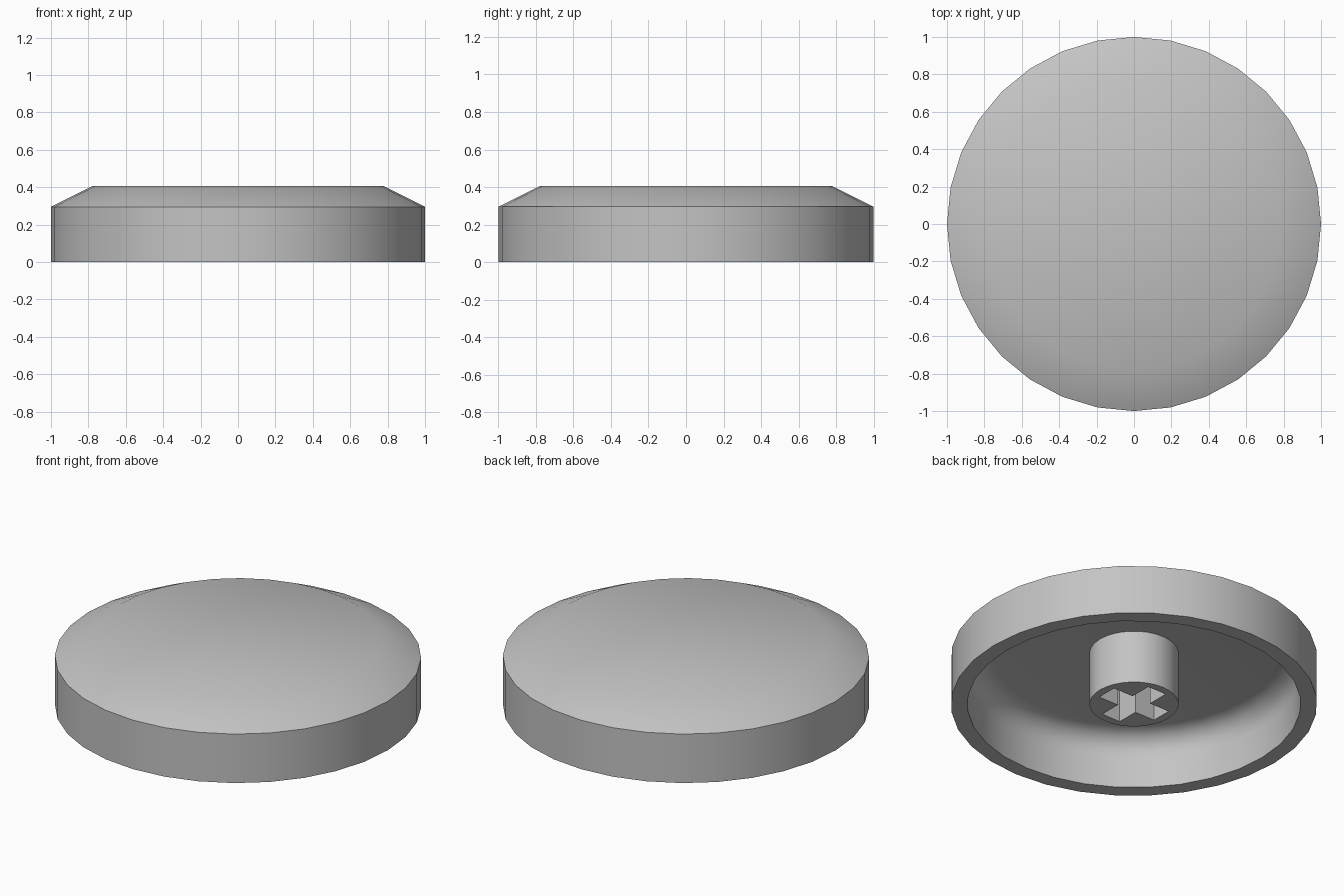
import bpy, bmesh, math

cube = bpy.data.objects.get("Cube")
if cube:
    bpy.data.objects.remove(cube, do_unlink=True)

SEGMENTS = 32

grey = bpy.data.materials.new("light_grey")
grey.use_nodes = True
colour = (0.55, 0.55, 0.55, 1)
grey.diffuse_color = colour
grey.node_tree.nodes["Principled BSDF"].inputs["Base Color"].default_value = colour


def add_object(name, bm):
    bmesh.ops.recalc_face_normals(bm, faces=bm.faces[:])
    mesh = bpy.data.meshes.new(name)
    bm.to_mesh(mesh)
    bm.free()
    mesh.materials.append(grey)
    obj = bpy.data.objects.new(name, mesh)
    bpy.context.collection.objects.link(obj)
    return obj


def lathe(name, profile, closed_start=True, closed_end=True):
    """Turn a list of (radius, height) rings into a solid with flat end caps."""
    bm = bmesh.new()
    rings = []
    for r, z in profile:
        rings.append([bm.verts.new((r * math.cos(i * math.tau / SEGMENTS),
                                    r * math.sin(i * math.tau / SEGMENTS), z))
                      for i in range(SEGMENTS)])
    for low, high in zip(rings, rings[1:]):
        for i in range(SEGMENTS):
            j = (i + 1) % SEGMENTS
            bm.faces.new((low[i], low[j], high[j], high[i]))
    bm.faces.new(rings[0])
    bm.faces.new(rings[-1])
    return add_object(name, bm)


def smooth(obj):
    bpy.ops.object.select_all(action="DESELECT")
    obj.select_set(True)
    bpy.context.view_layer.objects.active = obj
    bpy.ops.object.shade_smooth_by_angle(angle=math.radians(30))


# Cap shell: ceiling, rounded inner corner, rim, outer wall, bevelled top
WALL, CEILING, FILLET = 0.91, 0.32, 0.13
inner = [(WALL - FILLET + FILLET * math.sin(a), CEILING - FILLET + FILLET * math.cos(a))
         for a in (math.radians(18 * k) for k in range(6))]
smooth(lathe("cap_shell", inner + [(WALL, 0), (1, 0), (1, 0.295), (0.78, 0.405)]))

# Stem: round post reaching into the ceiling
stem = lathe("stem", [(0.243, 0), (0.243, CEILING + 0.02)])

# Cross-shaped socket cut into the underside of the stem
ARM, HALF, DEPTH = 0.195, 0.062, 0.3
quarter = [(ARM, -HALF), (ARM, HALF), (HALF, HALF)]
bm = bmesh.new()
outline = []
for turn in range(4):
    c, s = round(math.cos(turn * math.pi / 2)), round(math.sin(turn * math.pi / 2))
    outline += [bm.verts.new((x * c - y * s, x * s + y * c, -0.1)) for x, y in quarter]
base = bm.faces.new(outline)
top = bmesh.ops.extrude_face_region(bm, geom=[base])["geom"]
bmesh.ops.translate(bm, vec=(0, 0, DEPTH + 0.1),
                    verts=[v for v in top if isinstance(v, bmesh.types.BMVert)])
cutter = add_object("socket_cutter", bm)
cutter.hide_render = True
cutter.hide_set(True)
cutter.display_type = "WIRE"

cut = stem.modifiers.new("socket", "BOOLEAN")
cut.operation = "DIFFERENCE"
cut.solver = "EXACT"
cut.object = cutter
bpy.context.view_layer.objects.active = stem
stem.select_set(True)
bpy.ops.object.modifier_apply(modifier=cut.name)
bpy.data.objects.remove(cutter, do_unlink=True)
smooth(stem)
